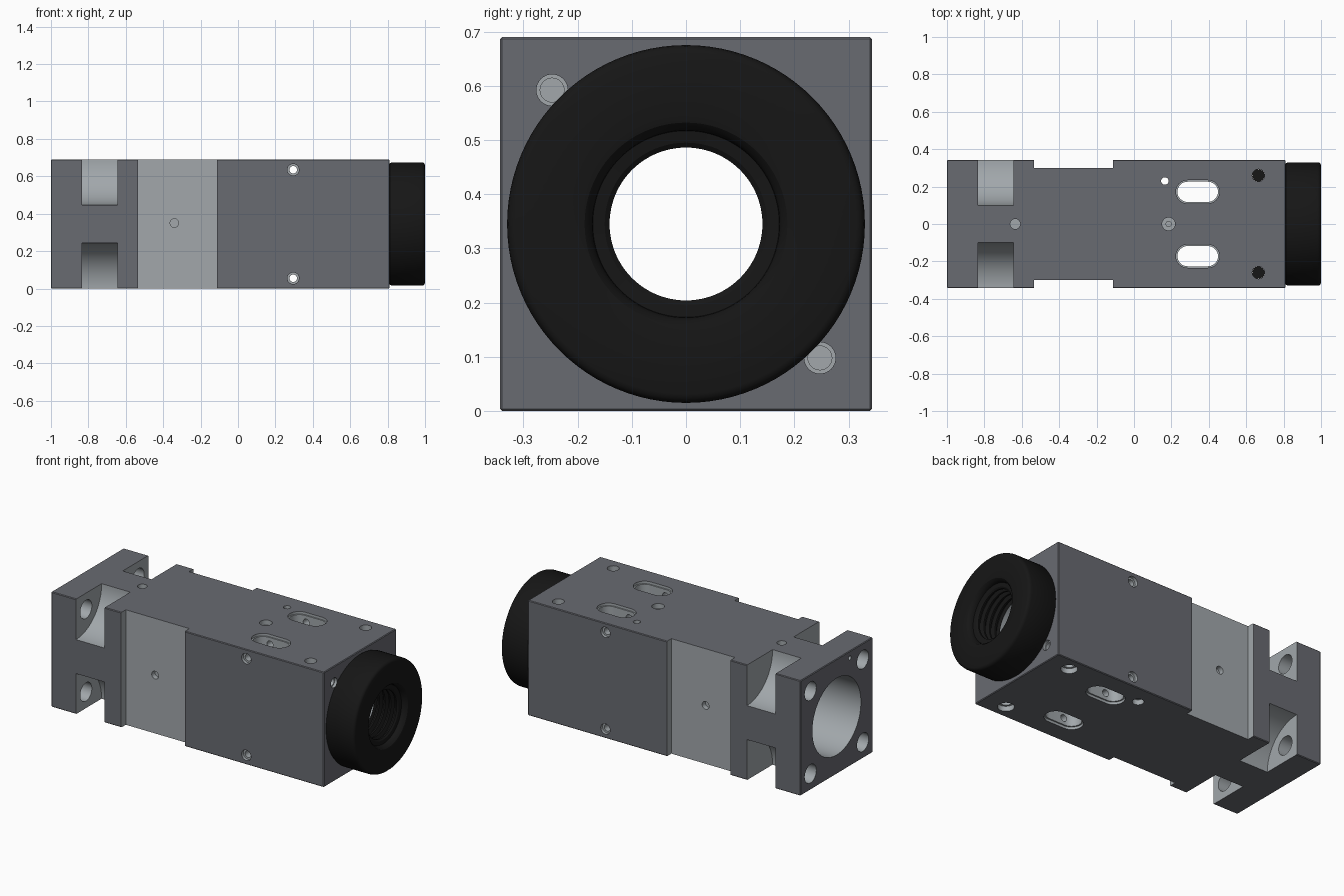
import bpy, bmesh, math
from mathutils import Matrix, Vector

if "Cube" in bpy.data.objects:
    bpy.data.objects.remove(bpy.data.objects["Cube"])

ZC = 0.345   # height of the main axis
HY = 0.343   # half width of the body


def material(name, rgb):
    m = bpy.data.materials.new(name)
    m.diffuse_color = (*rgb, 1)
    m.use_nodes = True
    m.node_tree.nodes["Principled BSDF"].inputs["Base Color"].default_value = m.diffuse_color
    return m


DARK = material("anodised_grey", (0.14, 0.145, 0.165))
LIGHT = material("machined_grey", (0.36, 0.39, 0.41))
BLACK = material("black_rubber", (0.008, 0.008, 0.008))


def finish(bm, name, mat):
    bmesh.ops.recalc_face_normals(bm, faces=bm.faces)
    me = bpy.data.meshes.new(name)
    bm.to_mesh(me)
    bm.free()
    me.materials.append(mat)
    ob = bpy.data.objects.new(name, me)
    bpy.context.collection.objects.link(ob)
    return ob


def box(name, lo, hi, mat=LIGHT, bevel=0):
    bm = bmesh.new()
    lo, hi = Vector(lo), Vector(hi)
    bmesh.ops.create_cube(bm, size=1, matrix=Matrix.Translation((lo + hi) / 2)
                          @ Matrix.Diagonal((*(hi - lo), 1)))
    if bevel:
        bmesh.ops.bevel(bm, geom=bm.edges[:], offset=bevel, segments=1, affect='EDGES')
    return finish(bm, name, mat)


ROT = {'x': Matrix.Rotation(math.pi / 2, 4, 'Y'),
       'y': Matrix.Rotation(math.pi / 2, 4, 'X'), 'z': Matrix.Identity(4)}


def rod(name, axis, start, end, a, b, r, mat=LIGHT, seg=32):
    """Cylinder along axis from start to end; a, b are the other two coordinates."""
    mid = (start + end) / 2
    pos = {'x': (mid, a, b), 'y': (a, mid, b), 'z': (a, b, mid)}[axis]
    bm = bmesh.new()
    bmesh.ops.create_cone(bm, cap_ends=True, segments=seg, radius1=r, radius2=r,
                          depth=abs(end - start), matrix=Matrix.Translation(pos) @ ROT[axis])
    return finish(bm, name, mat)


def slot(x0, x1, y, r, z0, z1):
    """Vertical prism with rounded ends."""
    bm = bmesh.new()
    pts = []
    for i in range(34):
        t = -math.pi / 2 + math.pi * (i % 17) / 16 + (math.pi if i > 16 else 0)
        cx = x1 - r if i < 17 else x0 + r
        pts.append(bm.verts.new((cx + r * math.cos(t), y + r * math.sin(t), z0)))
    face = bm.faces.new(pts)
    ext = bmesh.ops.extrude_face_region(bm, geom=[face])
    bmesh.ops.translate(bm, vec=(0, 0, z1 - z0),
                        verts=[v for v in ext['geom'] if isinstance(v, bmesh.types.BMVert)])
    return finish(bm, "slot_cutter", LIGHT)


def smooth(ob):
    bpy.ops.object.select_all(action='DESELECT')
    ob.select_set(True)
    bpy.context.view_layer.objects.active = ob
    bpy.ops.object.shade_smooth_by_angle(angle=math.radians(30))


# main block
body = box("body", (-1, -HY, 0), (0.81, HY, 0.69), DARK, 0.004)


def cut(cutter):
    cutter.hide_render = True
    m = body.modifiers.new("cut", 'BOOLEAN')
    m.operation, m.solver, m.object = 'DIFFERENCE', 'EXACT', cutter
    m.material_mode = 'TRANSFER'
    bpy.context.view_layer.objects.active = body
    bpy.ops.object.modifier_apply(modifier=m.name)
    bpy.data.objects.remove(cutter)


def hole(*args, **kw):
    cut(rod("hole_cutter", *args, **kw))


# main bore: wide at the mounting end, narrower to the ring
hole('x', -1.1, -0.40, 0, ZC, 0.23, seg=96)
hole('x', -0.45, 0.9, 0, ZC, 0.17, seg=96)

for s in (-1, 1):
    # side recesses with a screw hole
    cut(box("recess_cutter", (-0.535, min(s * 0.30, s * 0.5), -0.1),
            (-0.113, max(s * 0.30, s * 0.5), 0.8)))
    hole('y', s * 0.27, s * 0.4, -0.34, 0.35, 0.023)
    for t in (-1, 1):
        # concave corner pockets and the bolt holes leading into them
        hole('x', -0.835, -0.645, s * HY, ZC + t * 0.345, 0.243, seg=96)
        hole('x', -1.1, -0.75, s * 0.248, ZC + t * 0.248, 0.055)
        # counterbores of the cross holes
        hole('y', s * 0.325, s * 0.4, 0.295, ZC + t * 0.29, 0.031)
        # rims of the long slots
        z = ZC + t * 0.345
        cut(slot(0.224, 0.457, s * 0.172, 0.062, z - 0.015, z + 0.015))
    # long slots, screw holes near the ring
    cut(slot(0.232, 0.449, s * 0.172, 0.054, -0.1, 0.8))
    hole('z', -0.1, 0.8, 0.665, s * 0.26, 0.033)
    hole('z', -0.1, 0.03, 0.665, s * 0.26, 0.045)
    # cross holes right through the block
    hole('y', -0.5, 0.5, 0.295, ZC + s * 0.29, 0.02)
    # dowel holes in the ring end
    hole('x', 0.795, 0.9, s * 0.247, ZC - s * 0.247, 0.029)
    hole('x', 0.77, 0.9, s * 0.247, ZC - s * 0.247, 0.022)

# top holes, through pin hole, and small vent on the mounting face
hole('z', 0.62, 0.8, -0.635, 0, 0.027)
hole('z', 0.66, 0.8, 0.185, 0, 0.035)
hole('z', 0.60, 0.8, 0.185, 0, 0.014)
hole('z', -0.1, 0.8, 0.165, 0.23, 0.02)
hole('z', -0.1, 0.03, 0.165, 0.23, 0.031)
hole('x', -1.1, -0.93, -0.124, 0.65, 0.012)
smooth(body)

# black screws deep in the two vertical holes
for s, side in ((-1, "front"), (1, "back")):
    smooth(rod("screw_" + side, 'z', 0.28, 0.42, 0.665, s * 0.26, 0.0325, BLACK))

# rubber ring with a ribbed inner wall
profile = [(0.808, 0.315), (0.812, 0.325), (0.822, 0.33), (0.98, 0.33), (0.99, 0.328),
           (0.997, 0.322), (1.0, 0.314), (1.0, 0.20), (0.997, 0.187), (0.988, 0.178),
           (0.975, 0.173), (0.965, 0.172), (0.962, 0.15)]
for i in range(4):
    x = 0.955 - i * 0.038
    profile += [(x, 0.141), (x - 0.010, 0.141), (x - 0.016, 0.163), (x - 0.030, 0.163)]
profile += [(0.803, 0.145), (0.803, 0.30)]
bm = bmesh.new()
vs = [bm.verts.new((x, 0, ZC + r)) for x, r in profile]
es = [bm.edges.new((vs[i], vs[(i + 1) % len(vs)])) for i in range(len(vs))]
bmesh.ops.spin(bm, geom=vs + es, cent=(0, 0, ZC), axis=(1, 0, 0),
               angle=2 * math.pi, steps=96, use_merge=True)
bmesh.ops.remove_doubles(bm, verts=bm.verts, dist=1e-5)
smooth(finish(bm, "rubber_ring", BLACK))
